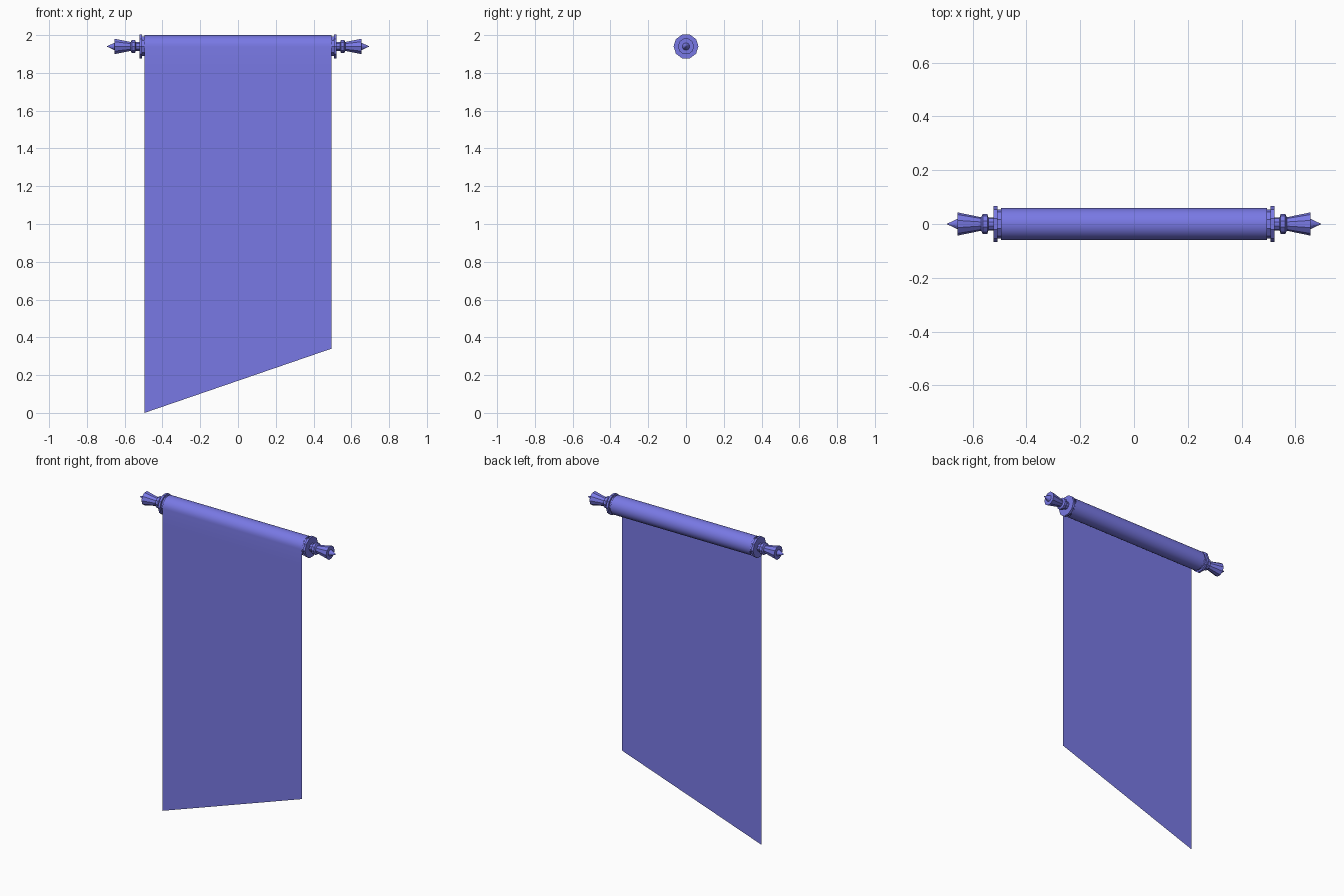
import bpy, bmesh, math

if "Cube" in bpy.data.objects:
    bpy.data.objects.remove(bpy.data.objects["Cube"])

AXIS_Z = 1.94      # height of the roll's axis
ROLL_R = 0.06
HALF_W = 0.495     # half the cloth width

violet = bpy.data.materials.new("violet_blue")
violet.diffuse_color = (0.19, 0.19, 0.78, 1)
violet.use_nodes = True
violet.node_tree.nodes["Principled BSDF"].inputs["Base Color"].default_value = violet.diffuse_color


def finish(name, bm):
    mesh = bpy.data.meshes.new(name)
    bm.to_mesh(mesh)
    bm.free()
    mesh.materials.append(violet)
    obj = bpy.data.objects.new(name, mesh)
    bpy.context.collection.objects.link(obj)
    return obj


def lathe(name, profile, side, sides=10):
    """Turn (x, radius) points about the roll's axis; side is +1 or -1."""
    bm = bmesh.new()
    rings = []
    for x, r in profile:
        ring = []
        for i in range(sides):
            a = 2 * math.pi * i / sides
            ring.append(bm.verts.new((side * x, r * math.cos(a),
                                      AXIS_Z + r * math.sin(a))))
        rings.append(ring)
    for a, b in zip(rings, rings[1:]):
        for i in range(sides):
            j = (i + 1) % sides
            bm.faces.new((a[i], a[j], b[j], b[i]))
    bm.faces.new(rings[0])
    bm.faces.new(rings[-1])
    bmesh.ops.recalc_face_normals(bm, faces=bm.faces)
    return finish(name, bm)


# Cloth: one strip wound once round the rod, then hanging down the front
bm = bmesh.new()
rows = []
STEPS = 28
for i in range(STEPS + 1):
    a = math.pi - 2 * math.pi * (1 - i / STEPS)
    r = ROLL_R - 0.0015 * (1 - i / STEPS)
    y, z = r * math.cos(a), AXIS_Z + r * math.sin(a)
    rows.append((y, z, z))
rows = [(y, zl, zr) for y, zl, zr in reversed(rows)]
# the winding leaves the front tangent and passes over the top to the back
rows = [(-ROLL_R, 0.0, 0.34), (-ROLL_R, 1.83, 1.83)] + rows
pairs = [(bm.verts.new((-HALF_W, y, zl)), bm.verts.new((HALF_W, y, zr)))
         for y, zl, zr in rows]
for (a, b), (c, d) in zip(pairs, pairs[1:]):
    face = bm.faces.new((a, b, d, c))
    face.smooth = True
finish("cloth_banner", bm)

# Rod core hidden in the roll
lathe("rod_core", [(-0.5, 0.045), (0.5, 0.045)], 1)

# Turned end pieces: collar, disc, neck, bead, flared knob and spike
END = [(0.49, 0.054), (0.508, 0.054), (0.508, 0.066), (0.522, 0.066),
       (0.522, 0.025), (0.541, 0.025), (0.545, 0.037), (0.562, 0.037),
       (0.568, 0.025), (0.655, 0.043), (0.655, 0.02), (0.694, 0.001)]
for label, side in (("left", -1), ("right", 1)):
    lathe(label + "_finial", END, side)
